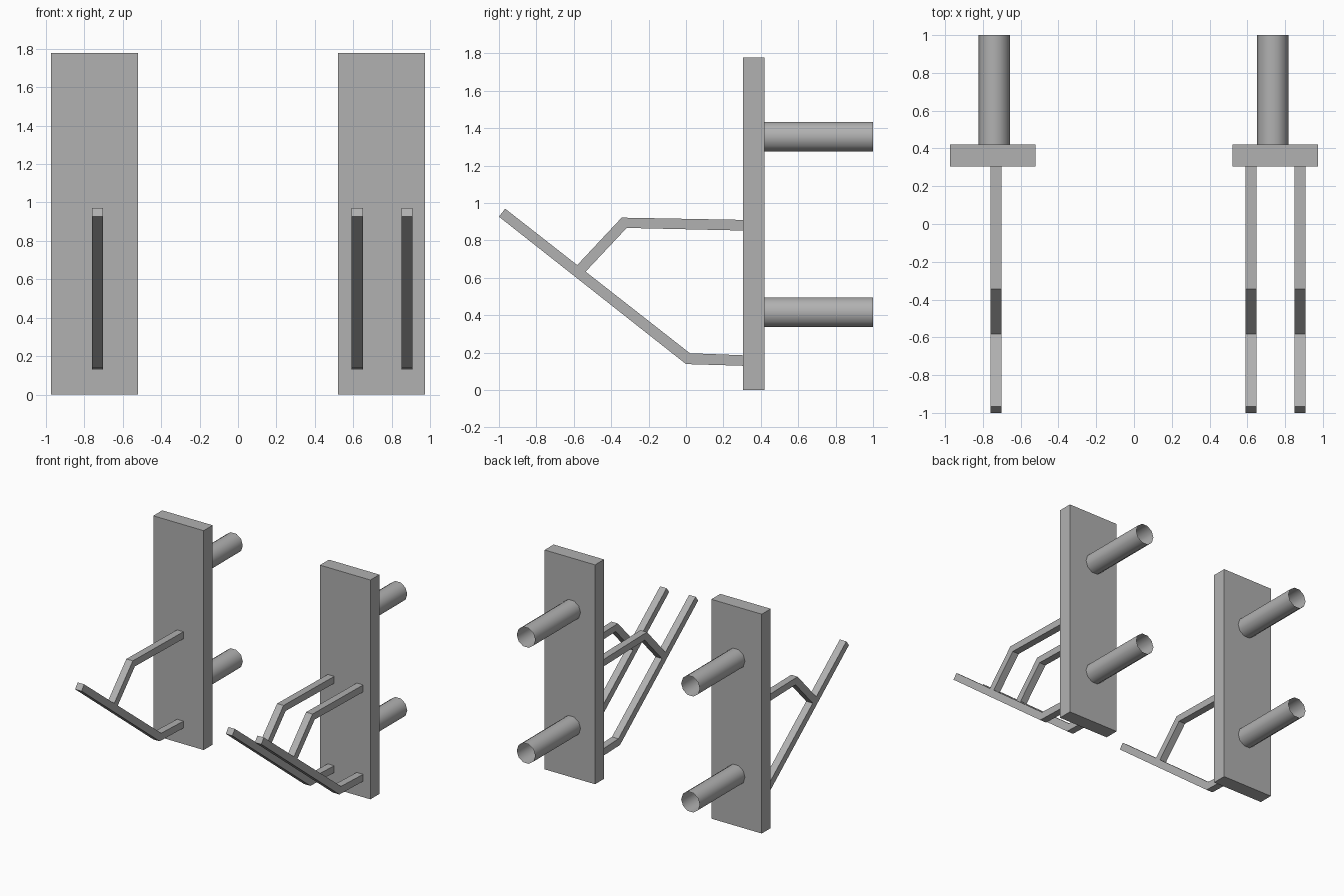
import bpy, bmesh
from math import sin, cos, tau

if "Cube" in bpy.data.objects:
    bpy.data.objects.remove(bpy.data.objects["Cube"])

grey = bpy.data.materials.new("dark_grey")
grey.diffuse_color = (0.44, 0.44, 0.44, 1)
grey.use_nodes = True
grey.node_tree.nodes["Principled BSDF"].inputs["Base Color"].default_value = grey.diffuse_color


def finish(name, bm, smooth=False):
    me = bpy.data.meshes.new(name)
    bm.to_mesh(me)
    bm.free()
    me.materials.append(grey)
    for p in me.polygons:
        p.use_smooth = smooth
    bpy.context.collection.objects.link(bpy.data.objects.new(name, me))


def extrude_profile(name, profile, x0, x1):
    """Closed (y, z) outline extruded along x."""
    bm = bmesh.new()
    a = [bm.verts.new((x0, y, z)) for y, z in profile]
    b = [bm.verts.new((x1, y, z)) for y, z in profile]
    n = len(profile)
    bm.faces.new(a)
    bm.faces.new(b[::-1])
    for i in range(n):
        j = (i + 1) % n
        bm.faces.new((a[i], b[i], b[j], a[j]))
    bmesh.ops.recalc_face_normals(bm, faces=bm.faces)
    finish(name, bm)


def open_tube(name, x, z, r, y0, y1, sides=10):
    """Open-ended thin tube along y, normals outward."""
    bm = bmesh.new()
    a, b = [[bm.verts.new((x + r * cos(tau * i / sides), y, z + r * sin(tau * i / sides)))
             for i in range(sides)] for y in (y0, y1)]
    for i in range(sides):
        j = (i + 1) % sides
        bm.faces.new((a[i], b[i], b[j], a[j])).normal_flip()
    bm.normal_update()
    f = next(iter(bm.faces))
    c = f.calc_center_median()
    if f.normal.x * (c.x - x) + f.normal.z * (c.z - z) < 0:
        bmesh.ops.reverse_faces(bm, faces=bm.faces)
    finish(name, bm, smooth=True)


PLATE_Y0, PLATE_Y1, HEIGHT = 0.305, 0.42, 1.777

# Back plates and their rear mounting tubes
plate = [(PLATE_Y0, 0), (PLATE_Y1, 0), (PLATE_Y1, HEIGHT), (PLATE_Y0, HEIGHT)]
for side, x0, x1, tube_x in (("left", -0.973, -0.521, -0.740),
                             ("right", 0.521, 0.973, 0.734)):
    extrude_profile(side + "_plate", plate, x0, x1)
    for level, z in (("lower", 0.415), ("upper", 1.355)):
        open_tube(f"{side}_{level}_tube", tube_x, z, 0.083, PLATE_Y1, 1.0)

# Bent hook arms with their upper braces
arm = [(PLATE_Y0, 0.13), (PLATE_Y0, 0.186), (0.021, 0.197),
       (-0.967, 0.97), (-1.0, 0.927), (0.0, 0.139)]
brace = [(PLATE_Y0, 0.91), (-0.344, 0.922), (-0.583, 0.667),
         (-0.538, 0.632), (-0.317, 0.867), (PLATE_Y0, 0.853)]
for label, x in (("left", -0.731), ("right_inner", 0.62), ("right_outer", 0.88)):
    extrude_profile(label + "_hook_arm", arm, x - 0.029, x + 0.029)
    extrude_profile(label + "_hook_brace", brace, x - 0.029, x + 0.029)
